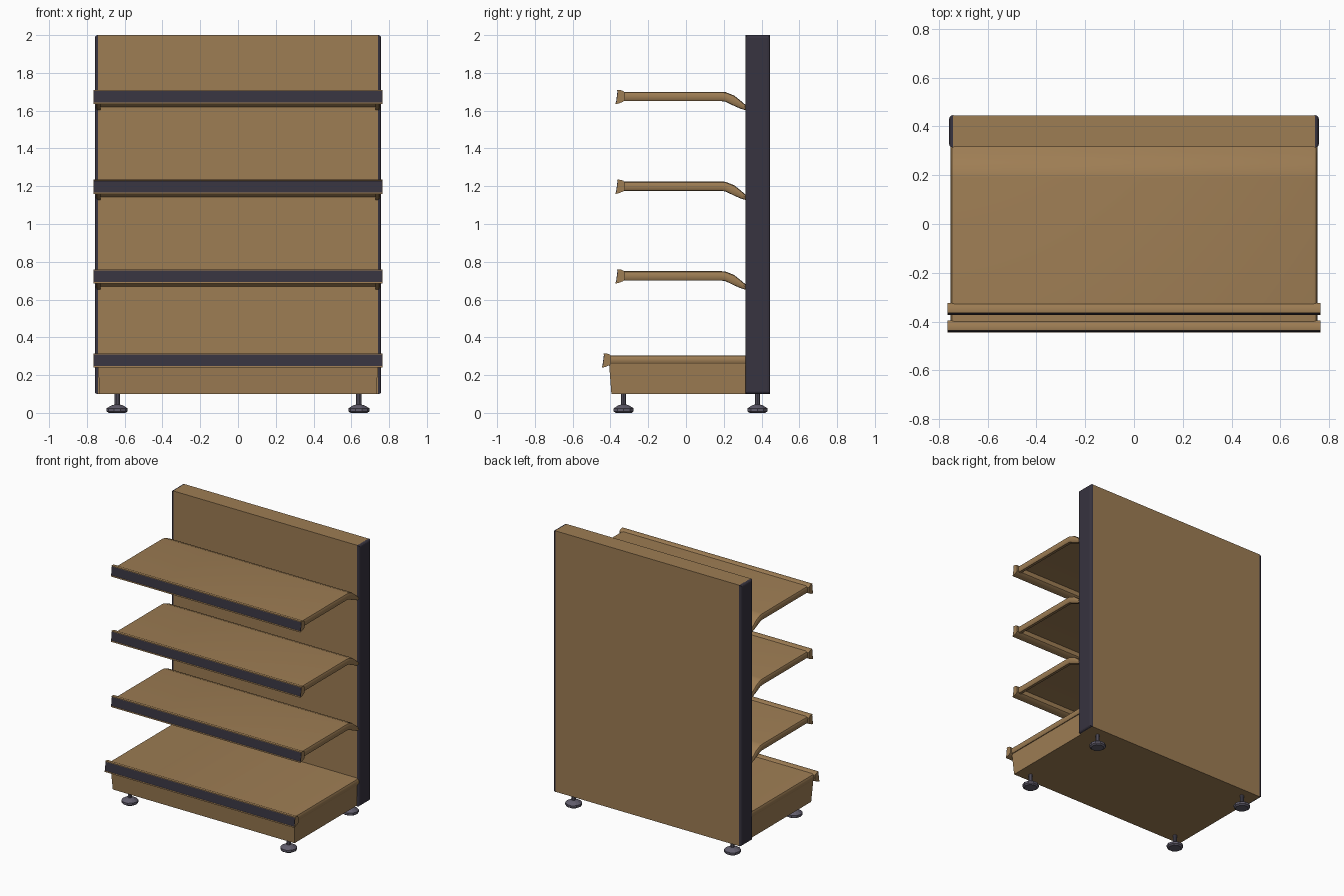
import bpy, bmesh, math

if "Cube" in bpy.data.objects:
    bpy.data.objects.remove(bpy.data.objects["Cube"])


def material(name, rgb):
    m = bpy.data.materials.new(name)
    m.diffuse_color = (*rgb, 1)
    m.use_nodes = True
    m.node_tree.nodes["Principled BSDF"].inputs["Base Color"].default_value = m.diffuse_color
    return m


TAN = material("tan_metal", (0.34, 0.205, 0.088))
DARK = material("dark_plastic", (0.038, 0.033, 0.05))
STEEL = material("dark_steel", (0.12, 0.11, 0.15))


def loft(name, rings, mat, smooth=None):
    """Bridge equal-sized rings of points and cap both ends."""
    bm = bmesh.new()
    vs = [[bm.verts.new(p) for p in r] for r in rings]
    n = len(rings[0])
    for a, b in zip(vs, vs[1:]):
        for i in range(n):
            j = (i + 1) % n
            bm.faces.new((a[i], a[j], b[j], b[i]))
    bm.faces.new(vs[0])
    bm.faces.new(vs[-1][::-1])
    bmesh.ops.recalc_face_normals(bm, faces=bm.faces)
    me = bpy.data.meshes.new(name)
    bm.to_mesh(me)
    bm.free()
    me.materials.append(mat)
    ob = bpy.data.objects.new(name, me)
    bpy.context.collection.objects.link(ob)
    if smooth:
        bpy.ops.object.select_all(action='DESELECT')
        bpy.context.view_layer.objects.active = ob
        ob.select_set(True)
        bpy.ops.object.shade_smooth_by_angle(angle=math.radians(smooth))
    return ob


def rect(x0, x1, y0, y1, z):
    return [(x0, y0, z), (x1, y0, z), (x1, y1, z), (x0, y1, z)]


def tray_section(y, top, bottom, w=0.752):
    """Inverted-U cross-section with rounded side skirts."""
    half = [(w - .018, top), (w - .006, top - .004), (w, top - .015),
            (w, bottom + .012), (w - .006, bottom + .002), (w - .018, bottom),
            (w - .024, bottom), (w - .024, top - .012)]
    pts = half + [(-x, z) for x, z in reversed(half)]
    return [(x, y, z) for x, z in pts]


def price_rail(prefix, front, top):
    """Tan rail with lips holding a recessed dark strip."""
    rail = [(.048, -.005), (.040, .004), (.030, .008), (.012, .010), (.008, .009),
            (.008, .004), (.013, .003), (.005, -.057), (.000, -.058),
            (-.001, -.066), (.022, -.060), (.040, -.052), (.048, -.045)]
    strip = [(.0095, .004), (.018, .003), (.010, -.057), (.0015, -.058)]
    for name, prof, mat, w in (("rail", rail, TAN, .764), ("strip", strip, DARK, .763)):
        loft(f"{prefix}_price_{name}",
             [[(x, front + a, top + b) for a, b in prof] for x in (-w, w)], mat, 25)


# Back panel
loft("back_panel", [rect(-.742, .742, .315, .445, z) for z in (.1, 2)], TAN)

# Dark end posts with rounded outer edges
for side, s in (("left", -1), ("right", 1)):
    post = loft(f"{side}_end_post",
                [[(s * .740, y0, z) for y0, z in ((.314, .1), (.446, .1), (.446, 2), (.314, 2))],
                 [(s * .758, y0, z) for y0, z in ((.314, .1), (.446, .1), (.446, 2), (.314, 2))]],
                DARK)
    bm = bmesh.new()
    bm.from_mesh(post.data)
    outer = [e for e in bm.edges if all(abs(v.co.x) > .75 for v in e.verts)]
    bmesh.ops.bevel(bm, geom=outer, offset=.014, segments=3, profile=.5, affect='EDGES')
    bm.to_mesh(post.data)
    bm.free()

# Three shelves that curve down into the back panel
for i, z in enumerate((.75, 1.225, 1.70), 1):
    path = [(-.335, 0, -.05), (.19, 0, -.05), (.21, -.002, -.053), (.255, -.020, -.075),
            (.29, -.048, -.090), (.316, -.070, -.098)]
    loft(f"shelf_{i}", [tray_section(y, z + t, z + b) for y, t, b in path], TAN, 35)
    price_rail(f"shelf_{i}", -.372, z)

# Base plinth, deck and rail
loft("base_plinth", [rect(-.732, .732, -.395, .316, .1),
                     rect(-.742, .742, -.408, .316, .27)], TAN)
loft("base_deck", [tray_section(y, .305, .258) for y in (-.405, .316)], TAN, 35)
price_rail("base", -.444, .305)

# Levelling feet
foot = [(.044, 0), (.056, .008), (.056, .024), (.030, .040), (.014, .044), (.014, .102)]
for x in (-.64, .64):
    for label, y in (("front", -.33), ("rear", .378)):
        rings = [[(x + r * math.cos(a * math.pi / 5), y + r * math.sin(a * math.pi / 5), z)
                  for a in range(10)] for r, z in foot]
        loft(f"{label}_{'left' if x < 0 else 'right'}_foot", rings, STEEL)
